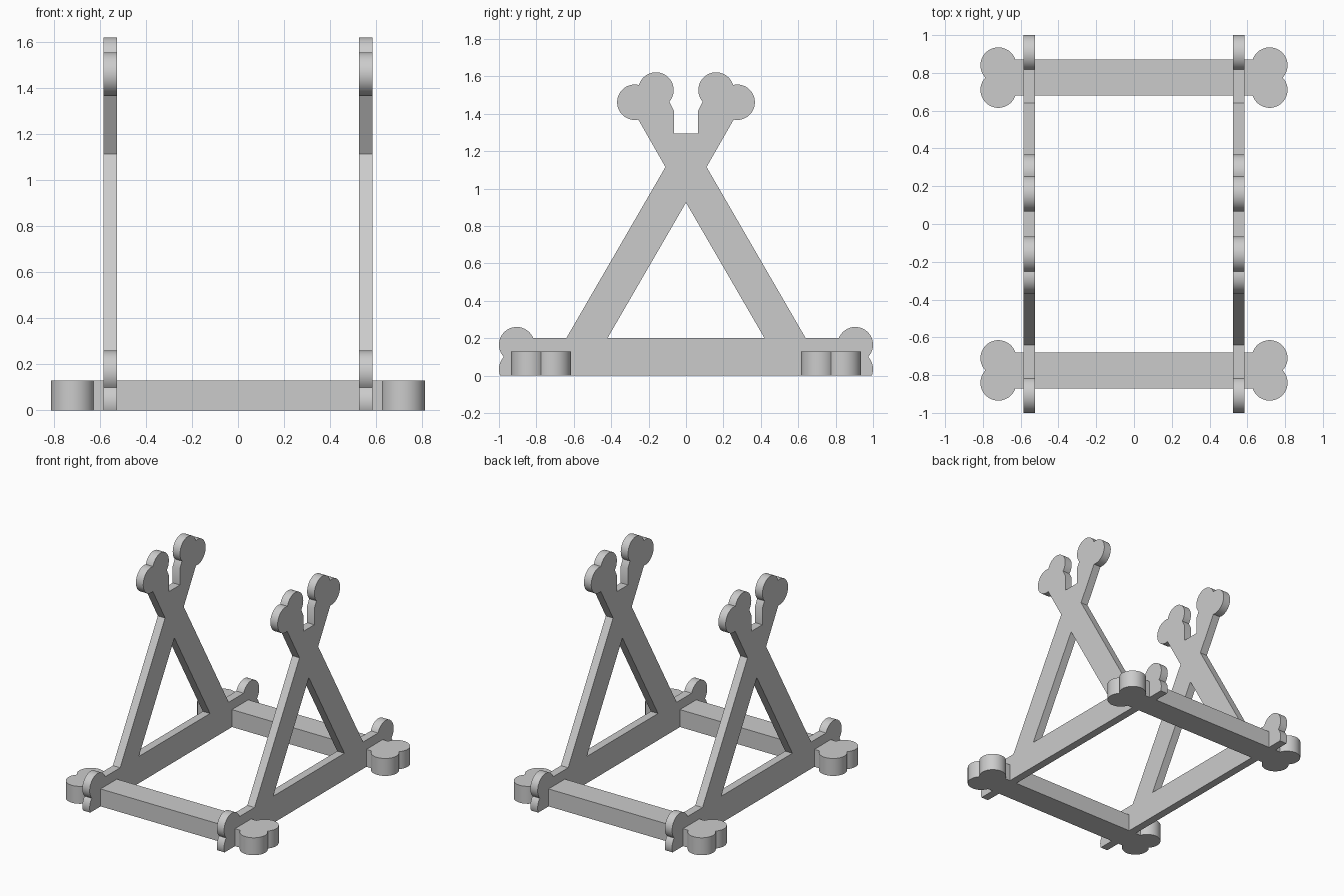
import bpy
import bmesh
from math import pi, asin, cos, sin, radians
from mathutils import Matrix, Vector

if "Cube" in bpy.data.objects:
    bpy.data.objects.remove(bpy.data.objects["Cube"], do_unlink=True)

LOBE_R = 0.095       # radius of each rounded lobe
LOBE_OFF = 0.065     # distance of each lobe from the bar's axis
MEET = asin(LOBE_OFF / LOBE_R)

grey = bpy.data.materials.new("plain_grey")
grey.use_nodes = True
grey.diffuse_color = (0.6, 0.6, 0.6, 1)
grey.node_tree.nodes["Principled BSDF"].inputs["Base Color"].default_value = (0.6, 0.6, 0.6, 1)


def bone_end(center, angle, half, start=None):
    """Counter-clockwise outline of the two lobes that end a bar."""
    edge = pi - asin((half - LOBE_OFF) / LOBE_R)
    first = -edge if start is None else start
    turn = Matrix.Rotation(angle, 2)
    points = []
    for side, a0, a1 in ((-1, first, MEET), (1, -MEET, edge)):
        for i in range(25):
            a = a0 + (a1 - a0) * i / 24
            local = Vector((LOBE_R * cos(a), side * LOBE_OFF + LOBE_R * sin(a)))
            points.append(Vector(center) + turn @ local)
    # both lobes share the notch point
    del points[25]
    return points


def plate(name, loops, depth, matrix):
    """Fill flat outlines (holes allowed) and extrude them to a solid."""
    bm = bmesh.new()
    for loop in loops:
        verts = [bm.verts.new((p[0], p[1], -depth / 2)) for p in loop]
        for i, v in enumerate(verts):
            bm.edges.new((v, verts[i - 1]))
    bmesh.ops.triangle_fill(bm, edges=bm.edges[:], use_beauty=True, normal=(0, 0, 1))
    result = bmesh.ops.extrude_face_region(bm, geom=bm.faces[:], use_keep_orig=True)
    top = [g for g in result["geom"] if isinstance(g, bmesh.types.BMVert)]
    bmesh.ops.translate(bm, verts=top, vec=(0, 0, depth))
    bmesh.ops.recalc_face_normals(bm, faces=bm.faces[:])
    mesh = bpy.data.meshes.new(name)
    bm.to_mesh(mesh)
    bm.free()
    mesh.materials.append(grey)
    obj = bpy.data.objects.new(name, mesh)
    bpy.context.collection.objects.link(obj)
    obj.matrix_world = matrix
    bpy.ops.object.select_all(action="DESELECT")
    obj.select_set(True)
    bpy.context.view_layer.objects.active = obj
    bpy.ops.object.shade_smooth_by_angle(angle=radians(30))


# Side frames: base rail, two crossed legs and a cradle slot on top
half_outline = bone_end((0.905, 0.1), 0, 0.1, start=-asin(0.035 / LOBE_R))
half_outline += [(0.64, 0.2), (0.11, 1.115)]
half_outline += bone_end((0.217, 1.494), radians(60), 0.0955)
half_outline += [(0.065, 1.417), (0.065, 1.295)]
outline = half_outline + [(-p[0], p[1]) for p in reversed(half_outline)]
opening = [(0.42, 0.2), (0, 0.925), (-0.42, 0.2)]
upright = Matrix.Rotation(pi / 2, 4, "Z") @ Matrix.Rotation(pi / 2, 4, "X")
for name, x in (("left_side_frame", 0.555), ("right_side_frame", -0.555)):
    plate(name, [outline, opening], 0.06, Matrix.Translation((x, 0, 0)) @ upright)

# Cross bars lying flat between the frames
bar = bone_end((0.718, 0), 0, 0.096) + bone_end((-0.718, 0), pi, 0.096)
for name, y in (("front_cross_bar", -0.775), ("back_cross_bar", 0.775)):
    plate(name, [bar], 0.13, Matrix.Translation((0, y, 0.065)))
